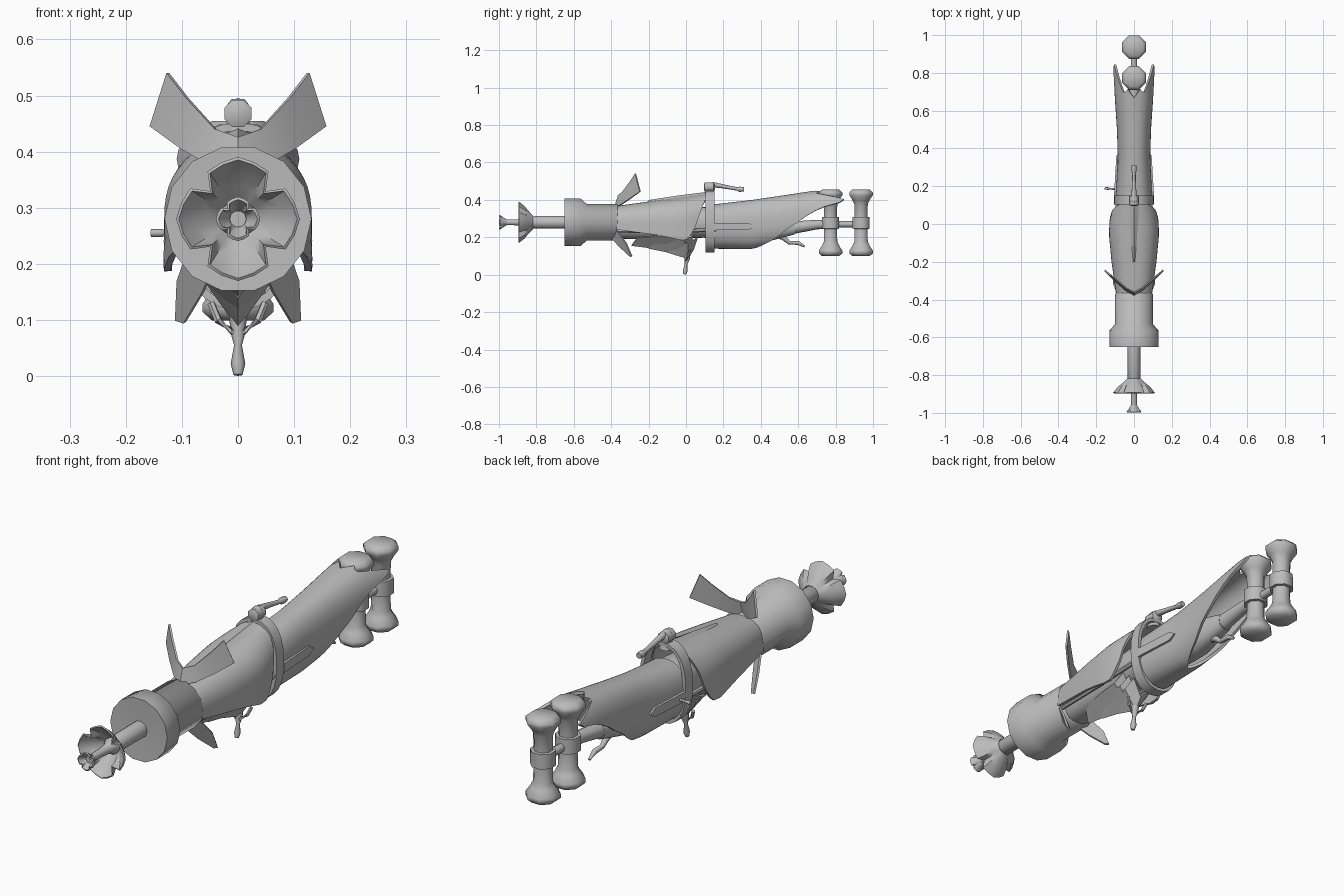
import bpy, bmesh, math
from mathutils import Vector

if "Cube" in bpy.data.objects:
    bpy.data.objects.remove(bpy.data.objects["Cube"])

grey = bpy.data.materials.new("grey")
grey.diffuse_color = (0.5, 0.5, 0.5, 1)
grey.use_nodes = True
grey.node_tree.nodes["Principled BSDF"].inputs["Base Color"].default_value = grey.diffuse_color
CZ = 0.28  # height of the barrel axis


def make(name, verts, faces, thick=0, mirror=False, angle=35):
    me = bpy.data.meshes.new(name)
    me.from_pydata([tuple(v) for v in verts], [], faces)
    bm = bmesh.new()
    bm.from_mesh(me)
    bmesh.ops.remove_doubles(bm, verts=bm.verts, dist=0.0002)
    bmesh.ops.recalc_face_normals(bm, faces=bm.faces)
    bm.to_mesh(me)
    bm.free()
    me.materials.append(grey)
    ob = bpy.data.objects.new(name, me)
    bpy.context.collection.objects.link(ob)
    bpy.ops.object.select_all(action='DESELECT')
    ob.select_set(True)
    bpy.context.view_layer.objects.active = ob
    if mirror:
        ob.modifiers.new("mirror", 'MIRROR').use_clip = True
    if thick:
        m = ob.modifiers.new("thickness", 'SOLIDIFY')
        m.thickness, m.offset = thick, 0
    for m in list(ob.modifiers):
        bpy.ops.object.modifier_apply(modifier=m.name)
    bpy.ops.object.shade_smooth_by_angle(angle=math.radians(angle))
    return ob


def grid(rows, cols, loop=False):
    return [(r * cols + c, r * cols + (c + 1) % cols, (r + 1) * cols + (c + 1) % cols, (r + 1) * cols + c)
            for r in range(rows - 1) for c in range(cols if loop else cols - 1)]


def interp(keys, x):
    """Piecewise linear lookup; each key is (x, value, ...)."""
    if x <= keys[0][0]:
        return keys[0][1:]
    for a, b in zip(keys, keys[1:]):
        if x <= b[0]:
            t = (x - a[0]) / (b[0] - a[0])
            return tuple(p + (q - p) * t for p, q in zip(a[1:], b[1:]))
    return keys[-1][1:]


def lathe(name, profile, axis='Y', origin=(0, 0, CZ), n=14):
    """Turned part; profile is (radius, position along axis)."""
    o, vs = Vector(origin), []
    for r, t in profile:
        for i in range(n):
            a = math.tau * (i + 0.5) / n
            p = (r * math.sin(a), t, r * math.cos(a)) if axis == 'Y' else (r * math.sin(a), r * math.cos(a), t)
            vs.append(o + Vector(p))
    last = (len(profile) - 1) * n
    return make(name, vs, grid(len(profile), n, True) + [tuple(range(n)), tuple(range(last, last + n))], angle=52)


def tube(name, pts, radius, n=8, mirror=False):
    """Round bar along a path; radius may be one value per point."""
    pts = [Vector(p) for p in pts]
    vs = []
    for i, p in enumerate(pts):
        d = (pts[min(i + 1, len(pts) - 1)] - pts[max(i - 1, 0)]).normalized()
        u = d.orthogonal().normalized()
        w = d.cross(u)
        r = radius[i] if isinstance(radius, list) else radius
        vs += [p + r * (math.cos(k * math.tau / n) * u + math.sin(k * math.tau / n) * w) for k in range(n)]
    last = (len(pts) - 1) * n
    return make(name, vs, grid(len(pts), n, True) + [tuple(range(n)), tuple(range(last, last + n))],
                mirror=mirror, angle=52)


def strip(name, edge_a, edge_b, thick=0.008, mirror=True):
    """Plate spanned between two edges."""
    return make(name, list(edge_a) + list(edge_b), grid(2, len(edge_a)), thick, mirror)


def shell(name, sections, front, back, a_max, thick=0.012, nu=10, step=7.5, skirt=False, power=0.85):
    """Curved cover: sections (y, rx, zc, rz); front/back give (angle from top, y)."""
    n = int(2 * a_max / step) + 1
    vs = []
    for u in range(nu + 1):
        for v in range(n):
            d = -a_max + v * 2 * a_max / (n - 1)
            y0, y1 = interp(front, abs(d))[0], interp(back, abs(d))[0]
            y = y0 + (y1 - y0) * u / nu
            rx, zc, rz = interp(sections, y)
            s, c = math.sin(math.radians(d)), math.cos(math.radians(d))
            x = math.copysign(abs(s) ** power, s)
            if skirt and abs(d) > 90:
                x = math.copysign(1, d)
            vs.append((rx * x, y, zc + rz * math.copysign(abs(c) ** power, c)))
    return make(name, vs, grid(nu + 1, n), thick)


def flower(name, rings, peak, notch):
    """Four-petalled cup; rings are (scale, y, petal depth 0..1)."""
    outline = [(0, peak), (16, peak * 0.95), (32, peak * 0.91), (45, notch), (58, peak * 0.91), (74, peak * 0.95)]
    vs = []
    for s, y, k in rings:
        for q in range(4):
            for a, r in outline:
                t, rr = math.radians(a + 90 * q), s * (notch + (r - notch) * k)
                vs.append((rr * math.sin(t), y, CZ + rr * math.cos(t)))
    return make(name, vs, grid(len(rings), 24, True), 0.006)


# Muzzle, front rod and flower-shaped tips
lathe("muzzle", [(0.03, -0.645), (0.131, -0.65), (0.131, -0.565), (0.1, -0.53), (0.1, -0.37), (0.07, -0.345)])
lathe("front_rod", [(0.035, -0.64), (0.034, -0.83), (0.022, -0.85), (0.017, -0.9), (0.015, -0.975)], n=10)
flower("large_flower", [(0.5, -0.82, 0), (0.75, -0.845, 0.3), (0.9, -0.865, 0.65), (1, -0.895, 1)], 0.108, 0.067)
flower("small_flower", [(0.55, -0.96, 0), (0.75, -0.975, 0.4), (1, -0.997, 1)], 0.037, 0.024)

# Blades fanning out behind the muzzle
strip("upper_blade", [(0, -0.36, 0.425), (0.04, -0.34, 0.44), (0.09, -0.30, 0.495), (0.125, -0.27, 0.54)],
      [(0, -0.38, 0.36), (0.05, -0.345, 0.375), (0.10, -0.30, 0.405), (0.155, -0.245, 0.445)])
strip("lower_blade", [(0.085, -0.37, 0.235), (0.107, -0.32, 0.17), (0.11, -0.29, 0.1)],
      [(0.04, -0.40, 0.20), (0.062, -0.355, 0.15), (0.095, -0.295, 0.095)])

# Inner body
shell("inner_body", [(-0.4, 0.07, 0.27, 0.075), (-0.2, 0.075, 0.265, 0.075), (0.1, 0.08, 0.28, 0.08),
                     (0.4, 0.06, 0.25, 0.08), (0.6, 0.028, 0.25, 0.028)],
      [(0, -0.39)], [(0, 0.58)], 180, thick=0.004, nu=12, step=15)
tube("side_rail", [(0.078, -0.37, 0.235), (0.088, -0.1, 0.23), (0.09, 0.16, 0.24)], 0.01, 6, True)

# Front cover flaring into a hanging skirt
shell("front_cover", [(-0.38, 0.088, 0.27, 0.09), (-0.2, 0.113, 0.275, 0.11), (-0.05, 0.127, 0.28, 0.125),
                      (0.03, 0.122, 0.285, 0.13), (0.11, 0.1, 0.29, 0.138)],
      [(0, -0.37), (108, -0.37), (116, -0.2), (126, -0.1), (135, -0.04)],
      [(0, 0.11), (40, 0.105), (70, 0.08), (95, 0.055), (120, 0.025), (135, 0.0)], 135, skirt=True)
strip("cover_ridge", [(0, -0.2, 0.395), (0, -0.05, 0.418), (0, 0.11, 0.438)],
      [(0.002, -0.2, 0.388), (0.016, -0.05, 0.406), (0.032, 0.11, 0.423)])

# Overlapping V-shaped plates underneath
for i, (y0, y1, z0, z1, w) in enumerate([(-0.29, -0.03, 0.158, 0.125, 0.06), (-0.2, -0.01, 0.143, 0.105, 0.05),
                                         (-0.1, 0.01, 0.122, 0.088, 0.042)]):
    strip(f"keel_plate_{i + 1}", [(0, y0, z0), (0, (y0 + y1) / 2, (z0 + z1) / 2), (0, y1, z1), (0, y1 + 0.03, z1 + 0.05)],
          [(w * 0.6, y0 + 0.03, z0 + 0.04), (w, (y0 + y1) / 2, z0 + 0.05), (w * 1.3, y1, z1 + 0.08),
           (w * 1.2, y1 + 0.05, z1 + 0.11)])
tube("trigger_fork", [(0.048, 0.02, 0.13), (0.035, 0.01, 0.098), (0.01, 0.0, 0.08), (0, 0, 0.078)], 0.007, 6, True)
tube("trigger", [(0, 0.01, 0.12), (0, 0.005, 0.08), (0, 0, 0.055), (0, -0.004, 0.022), (0, -0.008, 0.002)],
     [0.016, 0.014, 0.007, 0.013, 0.008])

# Clamp band with top knob, lever and side bolt
shell("clamp_band", [(0.1, 0.098, 0.285, 0.16)], [(0, 0.104)], [(0, 0.152)], 180, thick=0.014, nu=1, step=15)
lathe("clamp_knob", [(0.015, 0.095), (0.026, 0.1), (0.026, 0.148), (0.015, 0.155)], origin=(0, 0, 0.468), n=8)
lathe("clamp_post", [(0.03, 0.42), (0.022, 0.45), (0.02, 0.485), (0.012, 0.494)], 'Z', (0, 0.126, 0), 8)
tube("lever", [(0, 0.14, 0.482), (0, 0.2, 0.472), (0, 0.27, 0.459), (0, 0.285, 0.457), (0, 0.31, 0.456)],
     [0.014, 0.011, 0.009, 0.014, 0.012])
tube("side_bolt", [(-0.08, 0.185, 0.254), (-0.132, 0.187, 0.255), (-0.134, 0.187, 0.255), (-0.155, 0.19, 0.255)],
     [0.005, 0.005, 0.007, 0.007])

# Rear cover with torn, swept-back rim
shell("rear_cover", [(0.14, 0.09, 0.257, 0.112), (0.35, 0.08, 0.268, 0.125), (0.5, 0.084, 0.29, 0.125),
                     (0.7, 0.098, 0.32, 0.125), (0.85, 0.114, 0.33, 0.13)],
      [(0, 0.13)],
      [(0, 0.67), (15, 0.715), (22, 0.70), (30, 0.70), (40, 0.74), (60, 0.845), (68, 0.82), (75, 0.74), (90, 0.64),
       (110, 0.54), (135, 0.47), (150, 0.42), (165, 0.38), (180, 0.34)], 180, nu=14)

# Pointed plates on both flanks
arrow = [(0.15, 0.238), (0.335, 0.238), (0.365, 0.257), (0.335, 0.276), (0.15, 0.276)]
make("flank_plate", [(0.098 - (y - 0.15) * 0.06, y, z) for y, z in arrow], [(0, 1, 2, 3, 4)], 0.016, True)

# Rear stem, hook and the pair of upright spools
tube("rear_stem", [(0, 0.45, 0.24), (0, 0.6, 0.255), (0, 0.70, 0.268), (0, 0.77, 0.27)], [0.045, 0.032, 0.026, 0.024], 10)
tube("spool_link", [(0, 0.77, 0.27), (0, 0.85, 0.27), (0, 0.93, 0.27), (0, 0.975, 0.27)], 0.017)
tube("rear_hook", [(0, 0.46, 0.22), (0, 0.52, 0.2), (0, 0.55, 0.172), (0, 0.6, 0.17), (0, 0.635, 0.15)],
     [0.018, 0.015, 0.01, 0.011, 0.005])
half = [(0.05, 0.178), (0.068, 0.163), (0.068, 0.148), (0.05, 0.122), (0.039, 0.1), (0.037, 0.032)]
spool = [(r, -t) for r, t in half] + [(0.05, -0.031), (0.05, 0.031)] + [(r, t) for r, t in reversed(half)]
for label, y in (("front", 0.773), ("rear", 0.936)):
    lathe(f"{label}_spool", spool, 'Z', (0, y, 0.277), 8)
